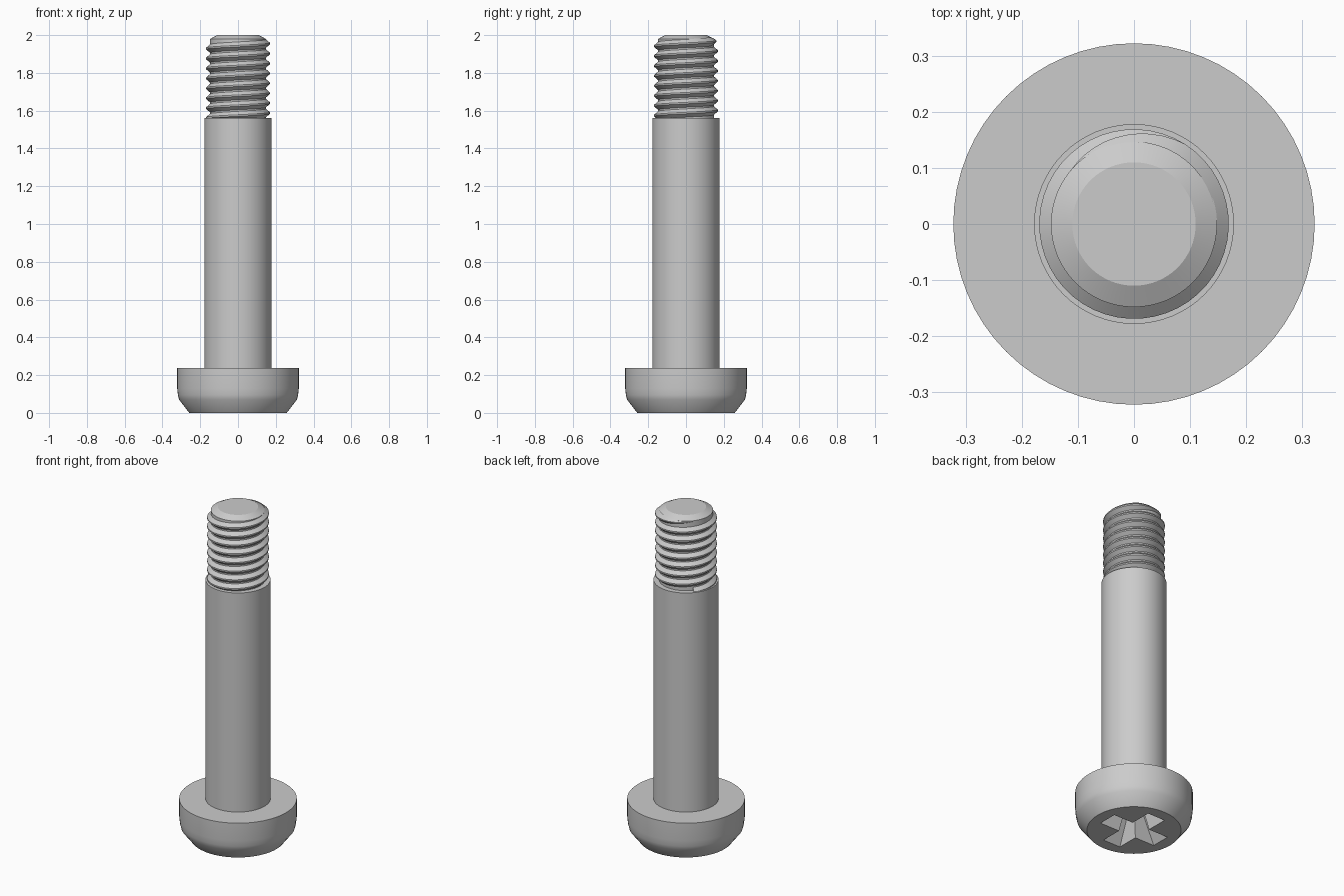
import bpy
import bmesh
from math import cos, sin, pi, radians

cube = bpy.data.objects.get("Cube")
if cube:
    bpy.data.objects.remove(cube, do_unlink=True)

steel = bpy.data.materials.new("grey_steel")
steel.use_nodes = True
GREY = (0.6, 0.6, 0.6, 1.0)
steel.diffuse_color = GREY
steel.node_tree.nodes["Principled BSDF"].inputs["Base Color"].default_value = GREY


def loft(name, rings):
    """Skin equal-sized closed rings of points and cap both ends."""
    bm = bmesh.new()
    loops = [[bm.verts.new(p) for p in ring] for ring in rings]
    n = len(loops[0])
    for a, b in zip(loops, loops[1:]):
        for i in range(n):
            j = (i + 1) % n
            bm.faces.new((a[i], a[j], b[j], b[i]))
    bm.faces.new(loops[0][::-1])
    bm.faces.new(loops[-1])
    bmesh.ops.recalc_face_normals(bm, faces=bm.faces)
    mesh = bpy.data.meshes.new(name)
    bm.to_mesh(mesh)
    bm.free()
    obj = bpy.data.objects.new(name, mesh)
    bpy.context.collection.objects.link(obj)
    mesh.materials.append(steel)
    return obj


def activate(obj):
    bpy.ops.object.select_all(action='DESELECT')
    obj.select_set(True)
    bpy.context.view_layer.objects.active = obj


def smooth(obj, angle=25):
    activate(obj)
    bpy.ops.object.shade_smooth_by_angle(angle=radians(angle))


def circle(r, z, n=64):
    return [(r * cos(2 * pi * i / n), r * sin(2 * pi * i / n), z) for i in range(n)]


def lathe(name, profile):
    return loft(name, [circle(r, z) for r, z in profile])


def cross(arm, half, z):
    """Plus-shaped outline with four equal arms."""
    points = []
    for k in range(4):
        c, s = cos(k * pi / 2), sin(k * pi / 2)
        for x, y in ((arm, -half), (arm, half), (half, half)):
            points.append((x * c - y * s, x * s + y * c, z))
    return points


# Head with a chamfered underside and a tapered cross recess
head = lathe("head", [(0.258, 0), (0.312, 0.07), (0.318, 0.095),
                      (0.322, 0.13), (0.322, 0.237)])
cutter = loft("recess_cutter", [cross(0.203, 0.062, -0.02),
                                cross(0.085, 0.03, 0.16)])
cutter.hide_render = True
cut = head.modifiers.new("recess", 'BOOLEAN')
cut.operation = 'DIFFERENCE'
cut.solver = 'EXACT'
cut.object = cutter
activate(head)
bpy.ops.object.modifier_apply(modifier=cut.name)
bpy.data.objects.remove(cutter, do_unlink=True)
smooth(head)

# Plain shank
smooth(lathe("shank", [(0.178, 0.23), (0.178, 1.56)]))

# Threaded end core with a chamfered tip
smooth(lathe("thread_core", [(0.148, 1.55), (0.148, 1.98), (0.11, 2.0)]))

# Helical thread ridge, fading out near the tip
PITCH, STEPS, TURNS = 0.0525, 48, 8
ROOT, CREST = 0.146, 0.169
end_angle = radians(140)
top_z = 1.955 + PITCH * end_angle / (2 * pi)
rings = []
for i in range(STEPS * TURNS + 1):
    angle = end_angle - 2 * pi * i / STEPS
    z = top_z - PITCH * i / STEPS
    fade = min(1, (i + 1) / (STEPS / 4))
    crest = ROOT + (CREST - ROOT) * fade
    section = ((ROOT, -0.024 * fade), (crest, -0.004 * fade),
               (crest, 0.004 * fade), (ROOT, 0.024 * fade))
    rings.append([(r * cos(angle), r * sin(angle), z + dz) for r, dz in section])
smooth(loft("thread_ridge", rings))
